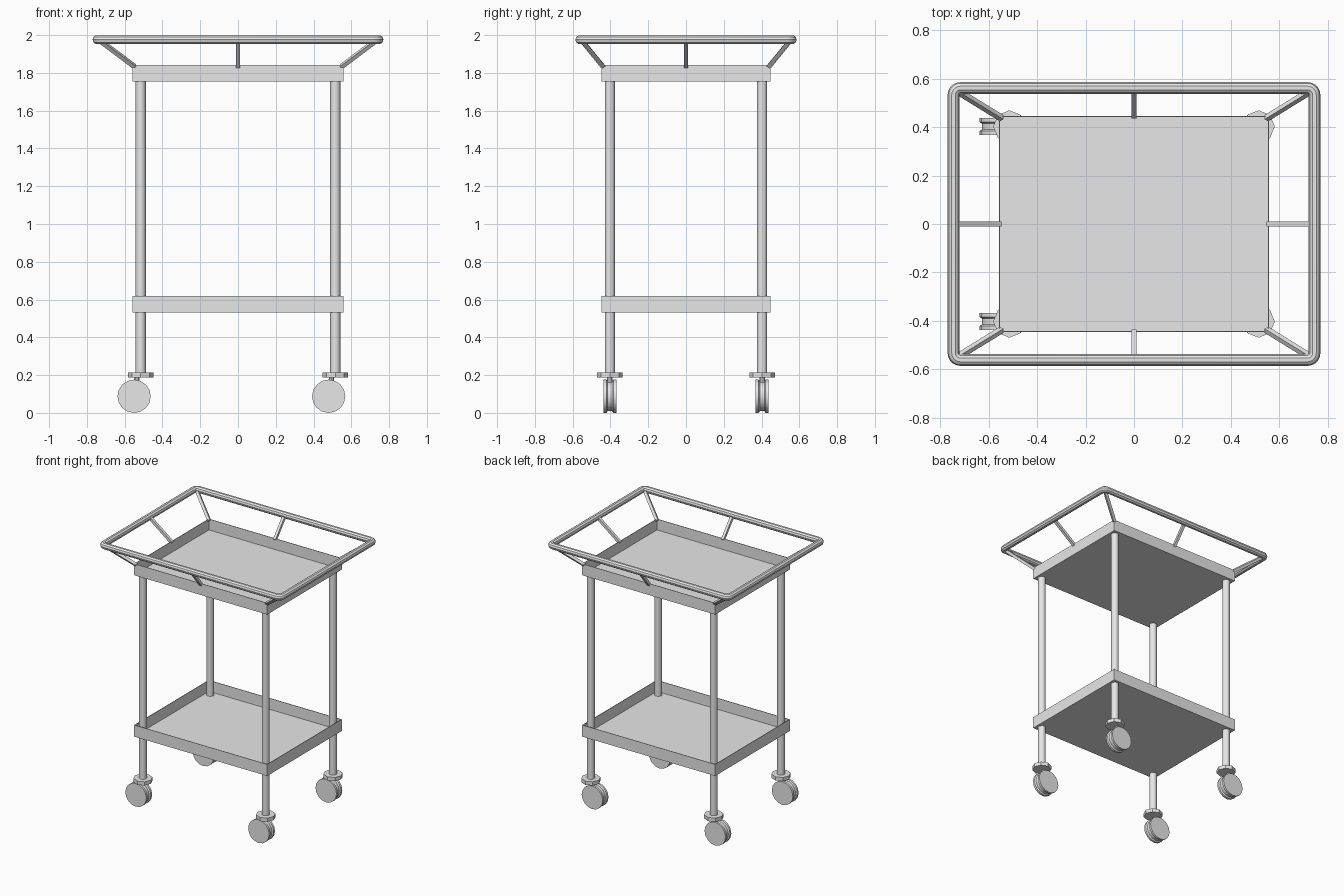
import bpy, bmesh, math
from mathutils import Vector, Matrix

old = bpy.data.objects.get("Cube")
if old:
    bpy.data.objects.remove(old, do_unlink=True)

grey = bpy.data.materials.new("light_grey_metal")
grey.use_nodes = True
GREY = (0.8, 0.8, 0.8, 1)
grey.diffuse_color = GREY
grey.node_tree.nodes["Principled BSDF"].inputs["Base Color"].default_value = GREY


def finish(name, bm, smooth=False):
    bmesh.ops.recalc_face_normals(bm, faces=bm.faces)
    mesh = bpy.data.meshes.new(name)
    bm.to_mesh(mesh)
    bm.free()
    mesh.materials.append(grey)
    obj = bpy.data.objects.new(name, mesh)
    bpy.context.collection.objects.link(obj)
    if smooth:
        shade(obj)
    return obj


def shade(obj):
    bpy.ops.object.select_all(action='DESELECT')
    obj.select_set(True)
    bpy.context.view_layer.objects.active = obj
    bpy.ops.object.shade_smooth_by_angle(angle=math.radians(35))


def rod(name, a, b, radius, sides, roll=0.0, smooth=False):
    """Prism from a to b with a regular cross-section."""
    a, b = Vector(a), Vector(b)
    d = b - a
    turn = d.to_track_quat('Z', 'Y').to_matrix().to_4x4()
    bm = bmesh.new()
    bmesh.ops.create_cone(bm, cap_ends=True, segments=sides, radius1=radius,
                          radius2=radius, depth=d.length,
                          matrix=Matrix.Translation((a + b) / 2) @ turn @ Matrix.Rotation(roll, 4, 'Z'))
    return finish(name, bm, smooth)


def tray(name, z0, z1):
    """Open box with thin walls."""
    bm = bmesh.new()
    bmesh.ops.create_cube(bm, size=1, matrix=Matrix.Translation((0, 0, (z0 + z1) / 2))
                          @ Matrix.Diagonal((1.116, 0.894, z1 - z0, 1)))
    bm.normal_update()
    bmesh.ops.delete(bm, geom=[f for f in bm.faces if f.normal.z > 0.9], context='FACES_ONLY')
    obj = finish(name, bm)
    wall = obj.modifiers.new("wall", 'SOLIDIFY')
    wall.thickness = 0.004
    wall.offset = -1
    wall.use_even_offset = True


def wheel(name, centre):
    """Grooved wheel turned around a sideways axle."""
    profile = [(-.035, 0), (-.035, .088), (-.019, .088), (-.012, .079),
               (.012, .079), (.019, .088), (.035, .088), (.035, 0)]
    bm = bmesh.new()
    verts = [bm.verts.new((0, y, -r)) for y, r in profile]
    edges = [bm.edges.new(pair) for pair in zip(verts, verts[1:])]
    bmesh.ops.spin(bm, geom=verts + edges, cent=(0, 0, 0), axis=(0, 1, 0),
                   angle=math.tau, steps=16)
    bmesh.ops.remove_doubles(bm, verts=bm.verts, dist=0.0005)
    bmesh.ops.translate(bm, verts=bm.verts, vec=centre)
    finish(name, bm, True)


# Trays
tray("upper_tray", 1.755, 1.842)
tray("lower_tray", 0.532, 0.62)

# Legs, casters and corner struts
LX, LY = 0.515, 0.403
for sx, side in ((1, "left"), (-1, "right")):
    for sy, end in ((-1, "front"), (1, "back")):
        tag = f"{end}_{side}"
        x, y = sx * LX, sy * LY
        rod(f"leg_{tag}", (x, y, 0.2), (x, y, 1.757), 0.027, 16, smooth=True)
        rod(f"caster_plate_{tag}", (x, y, 0.187), (x, y, 0.215), 0.067, 8)
        rod(f"caster_pin_{tag}", (x - 0.02, y, 0.12), (x - 0.02, y, 0.19), 0.015, 10, smooth=True)
        wheel(f"wheel_{tag}", (x - 0.035, y, 0.088))
        rod(f"corner_strut_{tag}", (sx * 0.547, sy * 0.437, 1.833),
            (sx * 0.735, sy * 0.553, 1.974), 0.015, 4)

# Middle struts
for s, end, side in ((-1, "front", "right"), (1, "back", "left")):
    rod(f"middle_strut_{end}", (0, s * 0.443, 1.833), (0, s * 0.558, 1.974),
        0.0145, 4, math.pi / 4)
    rod(f"middle_strut_{side}", (s * 0.553, 0, 1.833), (s * 0.738, 0, 1.974),
        0.0145, 4, math.pi / 4)

# Handrail: round tube along a rounded rectangle
RX, RY, BEND, TUBE = 0.746, 0.562, 0.028, 0.024
path = []
for q, (sx, sy) in enumerate(((1, 1), (-1, 1), (-1, -1), (1, -1))):
    for i in range(6):
        a = math.radians(90 * q + 18 * i)
        path.append((sx * (RX - BEND) + BEND * math.cos(a),
                     sy * (RY - BEND) + BEND * math.sin(a), 2 - TUBE, 1))
curve = bpy.data.curves.new("handrail", 'CURVE')
curve.dimensions = '3D'
curve.bevel_depth = TUBE
curve.bevel_resolution = 3
spline = curve.splines.new('POLY')
spline.points.add(len(path) - 1)
for point, co in zip(spline.points, path):
    point.co = co
spline.use_cyclic_u = True
curve.materials.append(grey)
rail = bpy.data.objects.new("handrail", curve)
bpy.context.collection.objects.link(rail)
bpy.ops.object.select_all(action='DESELECT')
rail.select_set(True)
bpy.context.view_layer.objects.active = rail
bpy.ops.object.convert(target='MESH')
shade(bpy.context.view_layer.objects.active)
